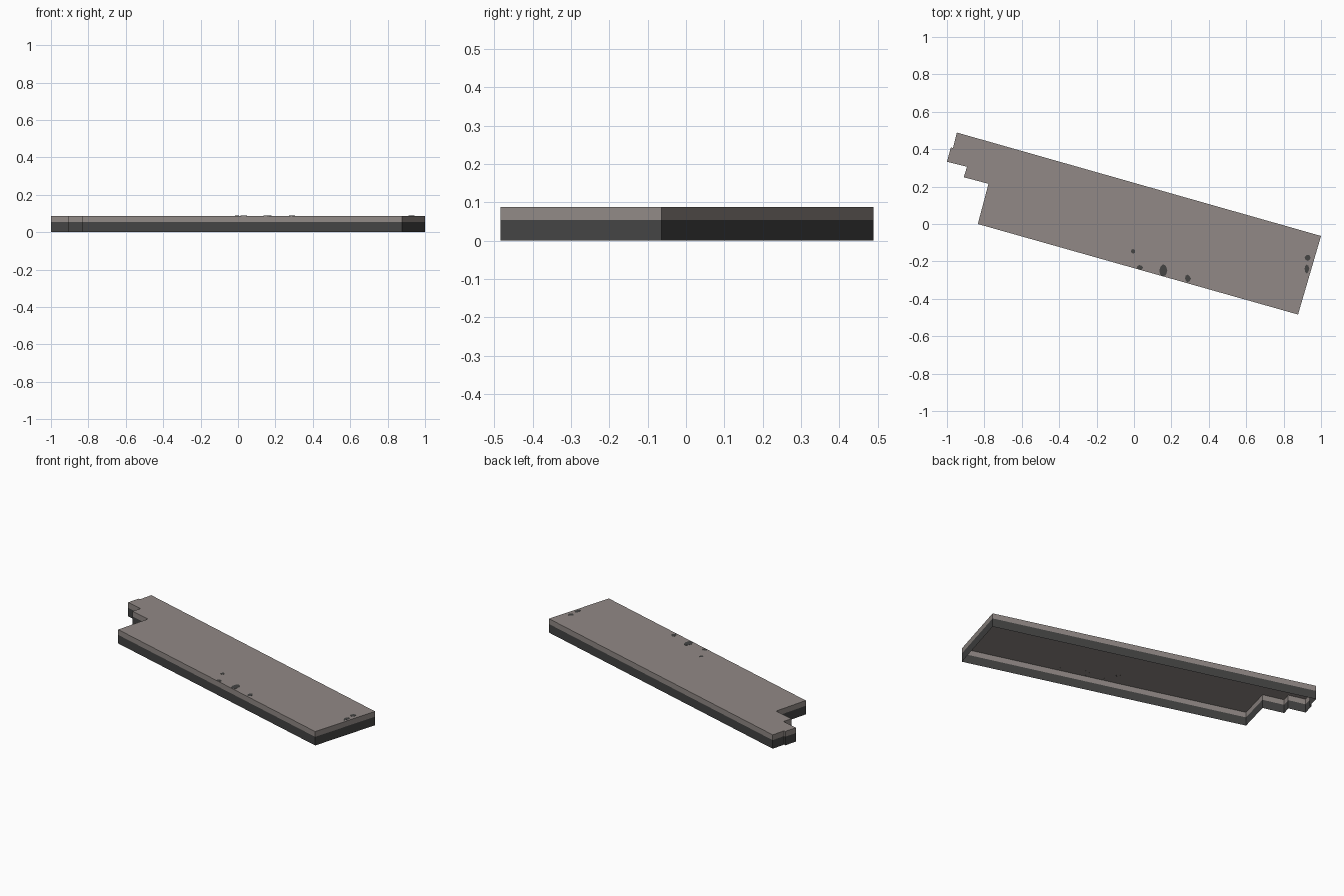
import bpy, bmesh, math, random

if "Cube" in bpy.data.objects:
    bpy.data.objects.remove(bpy.data.objects["Cube"])

random.seed(4)
HEIGHT, SPLIT = 0.0875, 0.054


def material(name, rgb):
    m = bpy.data.materials.new(name)
    m.diffuse_color = (*rgb, 1)
    m.use_nodes = True
    m.node_tree.nodes["Principled BSDF"].inputs["Base Color"].default_value = m.diffuse_color
    return m


stone = material("warm_grey", (0.283, 0.250, 0.236))
dark = material("charcoal", (0.058, 0.058, 0.057))

# Footprint, counter-clockwise seen from above
outline = [(-0.947, 0.489), (-0.968, 0.406), (-0.979, 0.410), (-1.0, 0.333),
           (-0.893, 0.306), (-0.910, 0.250), (-0.778, 0.215), (-0.835, 0.0),
           (0.877, -0.484), (1.0, -0.064)]


def finish(name, bm, mat):
    mesh = bpy.data.meshes.new(name)
    bm.to_mesh(mesh)
    bm.free()
    mesh.materials.append(mat)
    obj = bpy.data.objects.new(name, mesh)
    bpy.context.collection.objects.link(obj)
    return obj


def shell(name, points, z0, z1, mat, cap=False):
    """Open ring of walls, with an optional top face."""
    bm = bmesh.new()
    low = [bm.verts.new((x, y, z0)) for x, y in points]
    high = [bm.verts.new((x, y, z1)) for x, y in points]
    n = len(points)
    for i in range(n):
        j = (i + 1) % n
        bm.faces.new((low[i], low[j], high[j], high[i]))
    if cap:
        bm.faces.new(high)
    return finish(name, bm, mat)


# Dark lower walls, open underneath
shell("lower_wall", outline, 0, SPLIT, dark)
# Grey upper band and flat roof
shell("roof_slab", outline, SPLIT, HEIGHT, stone, cap=True)

# Small dark patches on the roof: x, y, half width, half length
patches = [(-0.005, -0.145, 0.013, 0.013), (0.03, -0.232, 0.018, 0.013),
           (0.155, -0.248, 0.022, 0.032), (0.288, -0.292, 0.016, 0.022),
           (0.928, -0.180, 0.015, 0.016), (0.924, -0.240, 0.014, 0.024)]
for k, (x, y, w, l) in enumerate(patches):
    ring = []
    for i in range(8):
        a, r = math.tau * i / 8, random.uniform(0.8, 1.1)
        ring.append((x + w * r * math.cos(a), y + l * r * math.sin(a)))
    shell(f"roof_patch_{k + 1}", ring, HEIGHT - 0.0005, HEIGHT + 0.0008, dark, cap=True)
